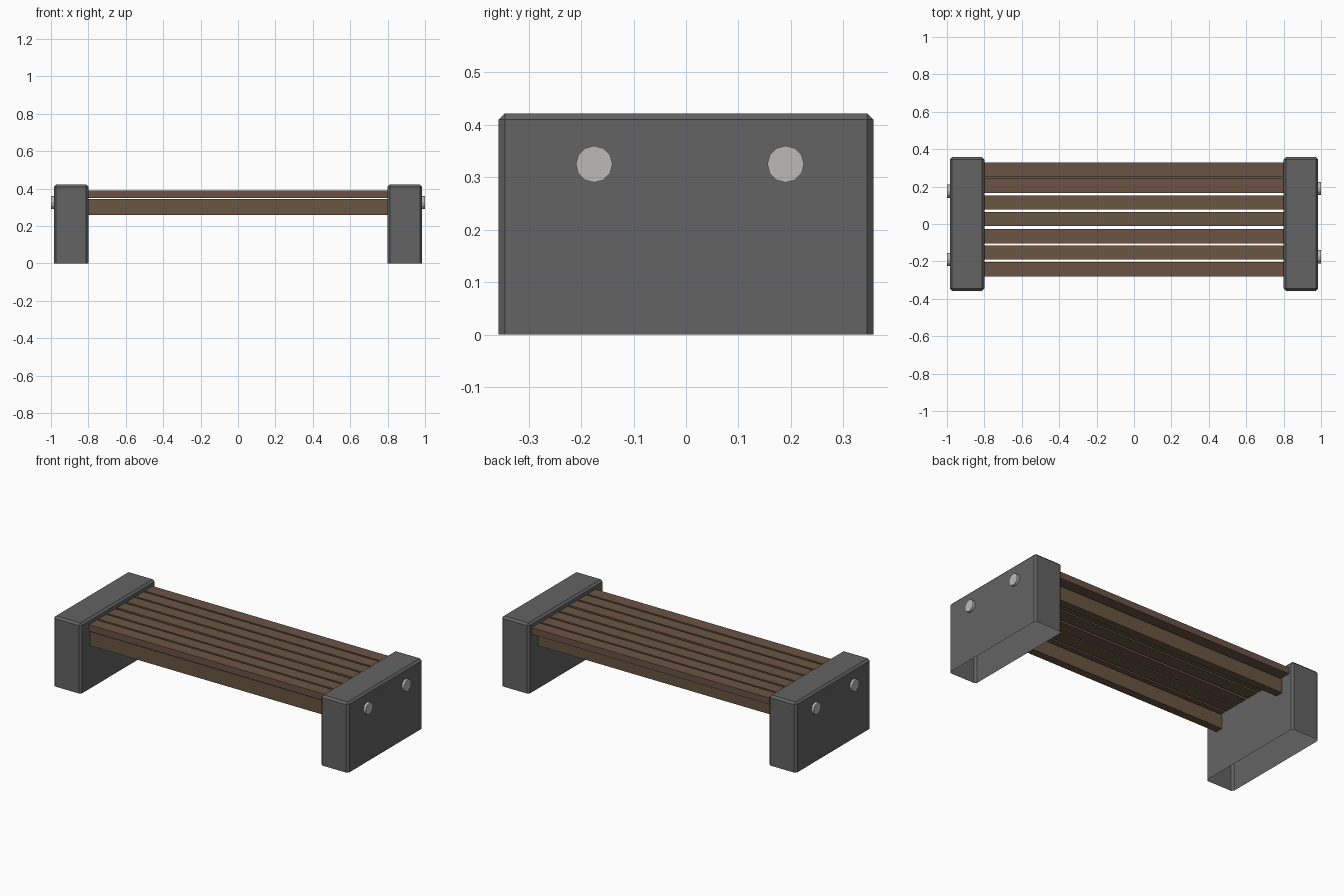
import bpy, bmesh, math
from mathutils import Matrix, Vector

if "Cube" in bpy.data.objects:
    bpy.data.objects.remove(bpy.data.objects["Cube"])


def material(name, r, g, b):
    m = bpy.data.materials.new(name)
    m.diffuse_color = (r, g, b, 1)
    m.use_nodes = True
    m.node_tree.nodes["Principled BSDF"].inputs["Base Color"].default_value = m.diffuse_color
    return m


concrete = material("dark grey", 0.125, 0.125, 0.125)
steel = material("light grey", 0.50, 0.49, 0.48)
wood = material("brown wood", 0.140, 0.092, 0.054)
wood_red = material("reddish brown wood", 0.145, 0.086, 0.060)


def finish(bm, name, mat):
    bmesh.ops.recalc_face_normals(bm, faces=bm.faces)
    me = bpy.data.meshes.new(name)
    bm.to_mesh(me)
    bm.free()
    me.materials.append(mat)
    ob = bpy.data.objects.new(name, me)
    bpy.context.collection.objects.link(ob)
    return ob


def box_mesh(lo, hi):
    lo, hi = Vector(lo), Vector(hi)
    bm = bmesh.new()
    bmesh.ops.create_cube(
        bm, size=1, matrix=Matrix.Translation((lo + hi) / 2) @ Matrix.Diagonal((*(hi - lo), 1)))
    return bm


for side, label in ((1, "right"), (-1, "left")):
    # End block: chamfered shell with an open underside
    x0, x1 = sorted((side * 0.80, side * 0.985))
    bm = box_mesh((x0, -0.357, 0), (x1, 0.357, 0.422))
    edges = [e for e in bm.edges if any(v.co.z > 0.1 for v in e.verts)]
    bmesh.ops.bevel(bm, geom=edges, offset=0.012, segments=1, affect='EDGES')
    bottom = [f for f in bm.faces if all(v.co.z < 0.001 for v in f.verts)]
    bmesh.ops.delete(bm, geom=bottom, context='FACES')
    finish(bm, label + "_end_block", concrete)

    # Bolt heads on the outer face, mirrored by a half turn
    for i, y in enumerate((-0.175, 0.19)):
        bm = bmesh.new()
        place = (Matrix.Translation((side * 0.985, side * y, 0.325))
                 @ Matrix.Rotation(math.pi / 2, 4, 'Y'))
        bmesh.ops.create_cone(bm, cap_ends=True, segments=12, radius1=0.035,
                              radius2=0.035, depth=0.03, matrix=place)
        finish(bm, f"{label}_bolt_{i + 1}", steel)

# Seat slats
for i, y in enumerate((-0.242, -0.153, -0.066, 0.026, 0.115, 0.204, 0.291)):
    bm = box_mesh((-0.805, y - 0.038, 0.351), (0.805, y + 0.038, 0.39))
    finish(bm, f"seat_slat_{i + 1}", wood_red if i in (0, 2, 5, 6) else wood)

# Support beams under the slats
for s, label in ((-1, "front"), (1, "back")):
    y0, y1 = sorted((s * 0.225, s * 0.272))
    finish(box_mesh((-0.805, y0, 0.26), (0.805, y1, 0.345)), label + "_beam", wood)
